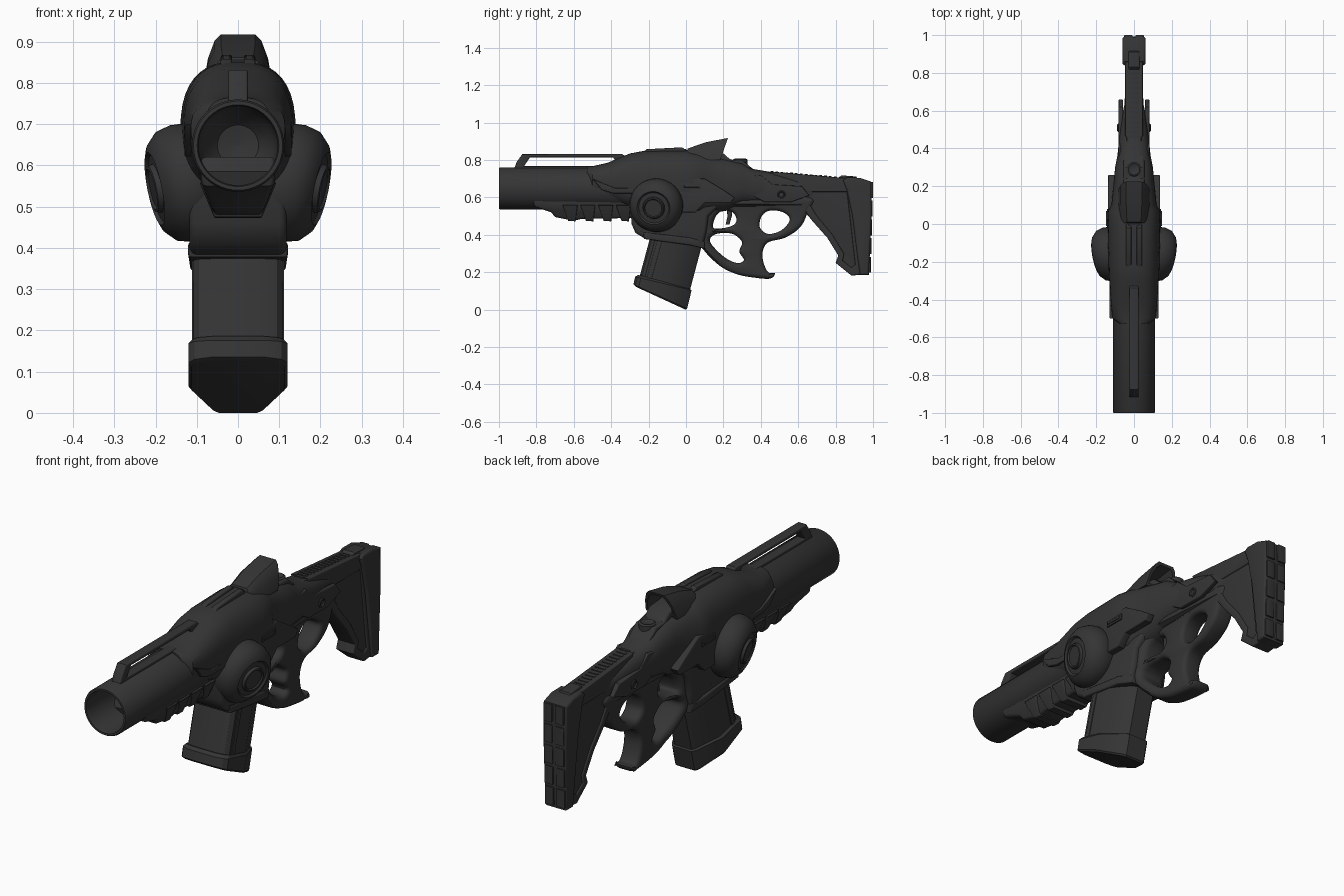
import bpy, bmesh
from math import sin, cos, pi, radians
from mathutils import Vector

mat = bpy.data.materials.new("dark_grey")
mat.diffuse_color = (0.035, 0.035, 0.035, 1)


def finish(name, bm, angle=35):
    bmesh.ops.remove_doubles(bm, verts=bm.verts, dist=1e-5)
    bmesh.ops.recalc_face_normals(bm, faces=bm.faces)
    me = bpy.data.meshes.new(name)
    bm.to_mesh(me)
    bm.free()
    me.shade_smooth()
    me.set_sharp_from_angle(angle=radians(angle))
    me.materials.clear()
    me.materials.append(mat)
    ob = bpy.data.objects.new(name, me)
    bpy.context.collection.objects.link(ob)
    return ob


def loft(name, rings, angle=35):
    """Skin a list of equal-length rings and cap both ends."""
    bm = bmesh.new()
    vs = [[bm.verts.new(p) for p in r] for r in rings]
    n = len(vs[0])
    for a, b in zip(vs, vs[1:]):
        for i in range(n):
            bm.faces.new((a[i], a[(i + 1) % n], b[(i + 1) % n], b[i]))
    bm.faces.new(vs[0])
    bm.faces.new(vs[-1])
    return finish(name, bm, angle)


def lathe(name, prof, origin, axis, k=48):
    """Revolve (radius, height) pairs around an axis."""
    q = Vector(axis).to_track_quat('Z', 'Y')
    o = Vector(origin)
    return loft(name, [[o + q @ Vector((r * cos(2 * pi * i / k), r * sin(2 * pi * i / k), h))
                        for i in range(k)] for r, h in prof])


def oval(y, zb, zt, hw, n=2.6, k=40):
    s = lambda v: (abs(v) ** (2 / n)) * (1 if v >= 0 else -1)
    return [(hw * s(cos(2 * pi * i / k)), y, (zb + zt) / 2 + (zt - zb) / 2 * s(sin(2 * pi * i / k)))
            for i in range(k)]


def smooth(pts, steps=6):
    """Closed Catmull-Rom curve through the points."""
    out, n = [], len(pts)
    for i in range(n):
        a, b, c, d = (Vector(pts[(i + j) % n]) for j in (-1, 0, 1, 2))
        for k in range(steps):
            t = k / steps
            out.append(0.5 * (2 * b + (c - a) * t + (2 * a - 5 * b + 4 * c - d) * t * t
                              + (3 * b - a - 3 * c + d) * t ** 3))
    return out


def plate(name, pts, hw, bev=0.008, holes=(), width=None, x=0.0):
    """Side profile (y, z) with holes, thick in x, rounded edges."""
    cu = bpy.data.curves.new(name, 'CURVE')
    cu.dimensions, cu.fill_mode = '2D', 'BOTH'
    cu.extrude, cu.bevel_depth, cu.offset, cu.bevel_resolution = hw - bev, bev, -bev, 2
    for loop in (pts, *holes):
        sp = cu.splines.new('POLY')
        sp.points.add(len(loop) - 1)
        for p, c in zip(sp.points, loop):
            p.co = (c[0], c[1], 0, 1)
        sp.use_cyclic_u = True
    tmp = bpy.data.objects.new(name + "_curve", cu)
    bpy.context.collection.objects.link(tmp)
    dg = bpy.context.evaluated_depsgraph_get()
    me = bpy.data.meshes.new_from_object(tmp.evaluated_get(dg))
    bpy.data.objects.remove(tmp)
    bm = bmesh.new()
    bm.from_mesh(me)
    for v in bm.verts:
        y, z, d = v.co
        v.co = (x + d * (width(y, z) if width else 1), y, z)
    return finish(name, bm)


def box(name, c, size):
    x, y, z = c
    hy, hz = size[1] / 2, size[2] / 2
    return plate(name, [(y - hy, z - hz), (y + hy, z - hz), (y + hy, z + hz), (y - hy, z + hz)],
                 size[0] / 2, min(size) * 0.2, x=x)


# Barrel with open bore
lathe("barrel", [(.09, .8), (.112, .78), (.112, .006), (.108, 0), (.099, 0), (.096, .01),
                 (.096, .3), (.085, .36), (.05, .4), (.001, .41)], (0, -1, .648), (0, 1, 0))

# Top carrying rail
plate("top_rail", [(-.92, .75), (-.905, .79), (-.875, .832), (-.34, .832), (-.29, .79), (-.27, .74)],
      .024, .006, [[(-.865, .768), (-.835, .814), (-.39, .814), (-.36, .768)]])

# Ribbed fore grip below the barrel
fore_w = lambda y, z: max(.5, min(1, 1 - (.56 - z) * 4.5))
plate("fore_grip", [(-.82, .585), (-.81, .55), (-.72, .52), (-.7, .495), (-.6, .475), (-.56, .485),
                    (-.3, .49), (-.22, .47), (-.22, .62), (-.8, .62)], .09, .012, width=fore_w)
for i in range(4):
    y = -.66 + i * .095
    plate("fore_grip_rib", [(y, .56), (y + .03, .475), (y + .07, .472), (y + .08, .56)],
          .094, .006, width=fore_w)

# Receiver shell, swelling back from the barrel
loft("receiver", [oval(*s) for s in (
    (-.53, .66, .765, .075), (-.5, .61, .767, .114), (-.42, .58, .785, .122), (-.3, .54, .835, .131),
    (-.22, .5, .85, .135), (0, .5, .852, .14), (.07, .5, .84, .137), (.1, .51, .835, .12),
    (.22, .53, .808, .108), (.3, .56, .79, .1), (.36, .565, .752, .088), (.46, .565, .735, .078),
    (.6, .57, .70, .058), (.68, .59, .67, .04))])

# Magazine well and lower frame
plate("magazine_well", [(-.29, .6), (-.292, .46), (-.27, .41), (-.22, .38), (.02, .35), (.09, .34),
                        (.11, .42), (.12, .5), (.2, .58), (.1, .66), (-.2, .66)], .118, .018,
      width=lambda y, z: 1 - max(0, y) * 1.6)
plate("well_collar", [(-.23, .415), (-.225, .378), (.02, .345), (.1, .325), (.1, .365), (.02, .385)],
      .121, .008, width=lambda y, z: 1 - max(0, y) * 2)


# Magazine with tapered back
def mag_ring(f, r, g):
    half = [(.0, .06), (.04, .095), (.1, .108), (.55, .108), (.95, .058), (1, .045)]
    pts = [(t, w * g) for t, w in half] + [(t, -w * g) for t, w in reversed(half)]
    return [(w, f[0] + (r[0] - f[0]) * t, f[1] + (r[1] - f[1]) * t) for t, w in pts]


loft("magazine", [mag_ring((-.18, .43), (.1, .4), 1), mag_ring((-.25, .17), (.012, .07), 1)], 25)
loft("magazine_cap", [mag_ring((-.255, .186), (.018, .112), 1.02), mag_ring((-.272, .176), (.03, .104), 1.11),
                      mag_ring((-.281, .135), (.006, .006), 1.11), mag_ring((-.268, .122), (-.002, 0), 1.04)], 25)
for sx in (1, -1):
    plate("magazine_side_rib", [(-.15, .38), (-.125, .38), (-.185, .16), (-.21, .17)], .004, .002, x=sx * .108)

# Grip, trigger guard and thumbhole in one smooth skeleton piece
plate("grip_frame", smooth([(.04, .6), (.05, .42), (.09, .325), (.18, .235), (.27, .19), (.36, .172),
                            (.45, .166), (.475, .195), (.44, .2), (.415, .25), (.41, .31), (.44, .36),
                            (.53, .385), (.61, .44), (.65, .52), (.67, .6), (.4, .63)]), .052, .022,
      [smooth([(.145, .44), (.16, .5), (.2, .53), (.25, .52), (.27, .48), (.25, .45), (.19, .435)]),
       smooth([(.13, .36), (.15, .4), (.21, .41), (.26, .4), (.3, .36), (.285, .31), (.31, .265),
               (.27, .25), (.2, .285)]),
       smooth([(.395, .44), (.405, .5), (.45, .53), (.52, .52), (.555, .48), (.51, .425), (.44, .405)])],
      width=lambda y, z: 1.7 - min(1, max(0, (y - .05) / .17)) * .75)
plate("trigger", [(.215, .56), (.222, .5), (.212, .455), (.232, .455), (.245, .5), (.25, .56)], .014, .004)

# Stock beam, skeleton frame and butt pad
plate("stock", [(.34, .745), (.86, .7), (.91, .69), (.95, .2), (.88, .19), (.81, .255), (.82, .29),
                (.76, .38), (.68, .47), (.62, .54), (.5, .58), (.36, .58)], .04, .008)
plate("stock_frame", [(.46, .738), (.9, .7), (.945, .188), (.885, .182), (.8, .25), (.814, .29),
                      (.755, .385), (.675, .475), (.62, .55), (.5, .6)], .047, .007,
      [[(.62, .63), (.86, .63), (.905, .24), (.885, .225), (.838, .262), (.845, .3), (.78, .405), (.7, .5)]])
plate("butt_pad", [(.84, .69), (.86, .706), (.93, .705), (.99, .684), (.992, .5), (.978, .186),
                   (.93, .186), (.915, .3), (.89, .5), (.86, .64)], .061, .012)
for i in range(5):
    z = .24 + i * .1
    for sx in (1, -1):
        box("butt_pad_tread", (sx * .03, .978 + i * .003, z), (.045, .02, .085))
plate("stock_latch", [(.81, .7), (.83, .718), (.91, .712), (.925, .69)], .03, .006)
for i in range(14):
    y = .46 + i * .026
    box("stock_rail_tooth", (0, y, .733 - (y - .46) * .085), (.05, .014, .016))

# Sight hood, hollow at the rear
def hood_ring(y, zt, hb, inset=0, lean=.35):
    zb = .80 + inset
    zt -= inset
    half = [(hb - inset, zb), (hb * .88 - inset, zb + (zt - zb) * .5),
            (hb * .68 - inset, zt - .015), (hb * .5 - inset, zt)]
    return [(x, y + lean * (z - .82), z) for x, z in half + [(-x, z) for x, z in reversed(half)]]


loft("sight_hood", [hood_ring(-.005, .862, .075), hood_ring(.08, .895, .083), hood_ring(.19, .918, .083),
                    hood_ring(.19, .918, .083, .012), hood_ring(.06, .895, .08, .014)], 30)
plate("sight_base", [(.05, .79), (.1, .845), (.2, .835), (.24, .8), (.3, .8), (.33, .775), (.36, .75)], .055, .01)
lathe("sight_knob", [(.038, 0), (.038, .03), (.03, .036), (.018, .03), (.001, .03)], (0, .29, .772), (0, 0, 1))
for sx in (1, -1):
    plate("top_ridge", [(-.26, .82), (-.21, .858), (-.02, .868), (.01, .84)], .014, .006, x=sx * .028)
plate("top_ridge_core", [(-.22, .82), (-.19, .85), (0, .858), (.02, .83)], .03, .005)

# Side drums, cover plates and small fittings on both sides
for sx in (1, -1):
    lathe("side_drum", [(.1, -.04), (.13, -.03), (.142, 0), (.144, .03), (.135, .065), (.11, .09), (.09, .098),
                        (.082, .09), (.06, .092), (.056, .104), (.05, .106), (.045, .1), (.001, .1)],
          (sx * .108, -.155, .562), (sx, -.2, -.2))
    plate("side_cover", [(-.04, .7), (.1, .7), (.2, .64), (.26, .6), (.24, .57), (.1, .57), (.05, .52), (-.04, .52)],
          .02, .006, x=sx * .118, width=lambda y, z: 1)
    box("side_slot", (sx * .138, .03, .66), (.012, .1, .03))
    box("side_slot_bar", (sx * .143, .03, .66), (.01, .08, .012))
    plate("rear_cover", [(.24, .7), (.4, .72), (.46, .67), (.62, .66), (.66, .61), (.56, .575), (.42, .575), (.34, .62)],
          .012, .005, x=sx * .07)
    lathe("pivot_pin", [(.022, 0), (.022, .03), (.017, .034), (.012, .028), (.001, .028)],
          (sx * .055, .51, .615), (sx, 0, 0), 24)
    plate("shroud_lip", [(-.5, .7), (-.45, .64), (-.39, .622), (-.27, .622), (-.27, .65), (-.38, .65), (-.43, .67)],
          .01, .004, x=sx * .12)
